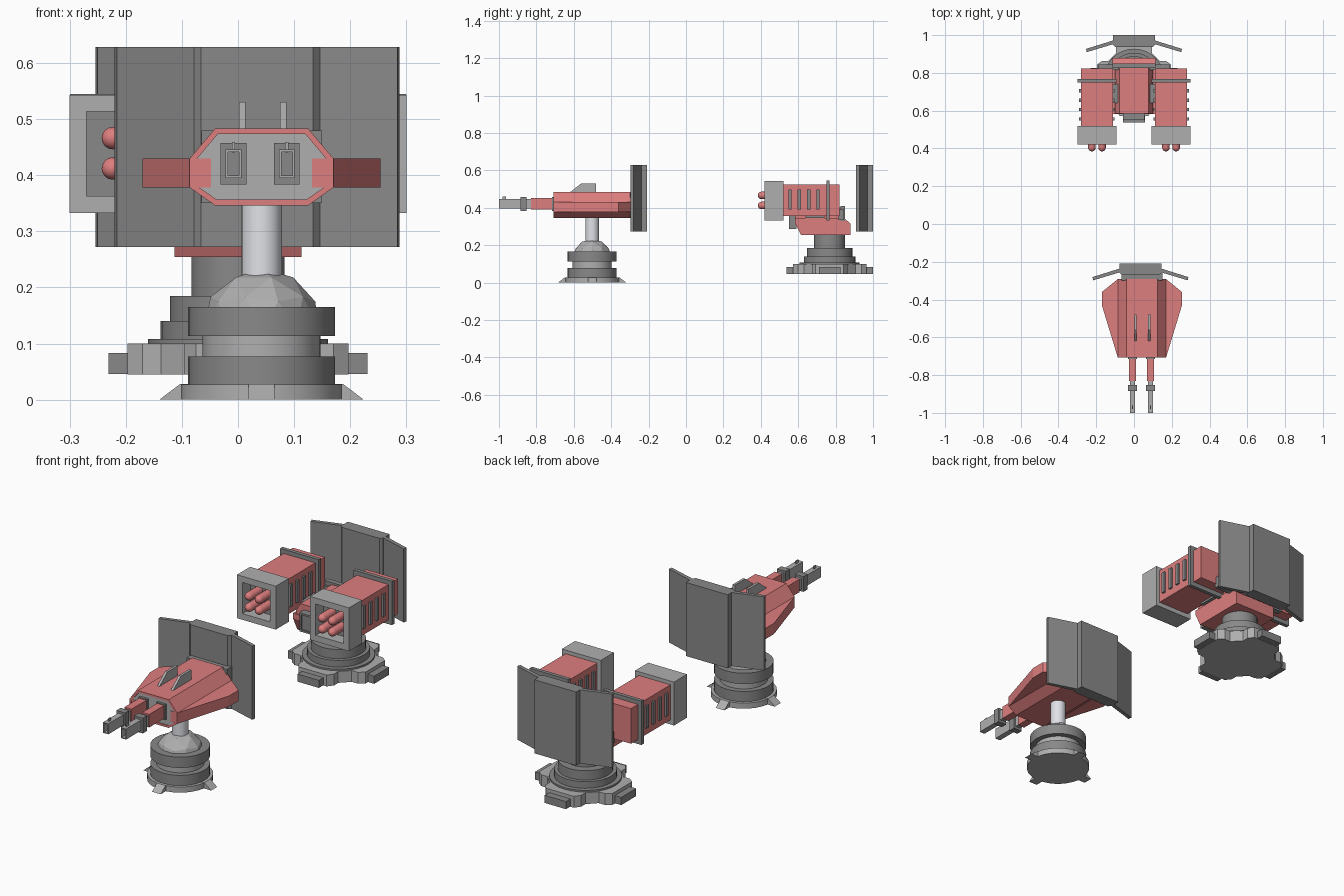
import bpy, bmesh, math
from mathutils import Vector, Matrix

if "Cube" in bpy.data.objects:
    bpy.data.objects.remove(bpy.data.objects["Cube"])


def mat(name, c):
    m = bpy.data.materials.new(name)
    m.diffuse_color = (*c, 1)
    m.use_nodes = True
    m.node_tree.nodes["Principled BSDF"].inputs["Base Color"].default_value = m.diffuse_color
    return m


RED = mat("red_paint", (0.73, 0.21, 0.21))
DARK = mat("dark_metal", (0.25, 0.25, 0.25))
LIGHT = mat("light_metal", (0.43, 0.43, 0.43))
WHITE = mat("bright_steel", (0.75, 0.76, 0.8))


def finish(name, bm, m, smooth=False):
    bmesh.ops.recalc_face_normals(bm, faces=bm.faces[:])
    me = bpy.data.meshes.new(name)
    bm.to_mesh(me)
    bm.free()
    me.materials.append(m)
    ob = bpy.data.objects.new(name, me)
    bpy.context.collection.objects.link(ob)
    if smooth:
        bpy.ops.object.select_all(action='DESELECT')
        ob.select_set(True)
        bpy.context.view_layer.objects.active = ob
        bpy.ops.object.shade_smooth_by_angle(angle=math.radians(35))
    return ob


def prism(name, pts, axis, a, b, m, rim=0, depth=0, inner=None):
    """Extrude a 2D outline along an axis; optionally recess its -y face."""
    place = {'x': lambda u, v, w: (w, u, v), 'y': lambda u, v, w: (u, w, v),
             'z': lambda u, v, w: (u, v, w)}[axis]
    bm = bmesh.new()
    lo = [bm.verts.new(place(u, v, a)) for u, v in pts]
    hi = [bm.verts.new(place(u, v, b)) for u, v in pts]
    bm.faces.new(lo)
    bm.faces.new(hi)
    n = len(pts)
    for i in range(n):
        j = (i + 1) % n
        bm.faces.new((lo[i], lo[j], hi[j], hi[i]))
    bmesh.ops.recalc_face_normals(bm, faces=bm.faces[:])
    if rim:
        bm.normal_update()
        f = min(bm.faces, key=lambda q: q.normal.y)
        bmesh.ops.inset_individual(bm, faces=[f], thickness=rim)
        g = bmesh.ops.extrude_discrete_faces(bm, faces=[f])["faces"][0]
        bmesh.ops.translate(bm, verts=g.verts[:], vec=(0, depth, 0))
        g.material_index = 1 if inner else 0
    ob = finish(name, bm, m)
    if inner:
        ob.data.materials.append(inner)
    return ob


def box(name, x, y, z, m, **kw):
    return prism(name, [(x[0], z[0]), (x[1], z[0]), (x[1], z[1]), (x[0], z[1])],
                 'y', y[0], y[1], m, **kw)


def cyl(name, c, r, z0, z1, m, seg=32):
    bm = bmesh.new()
    bmesh.ops.create_cone(bm, cap_ends=True, segments=seg, radius1=r, radius2=r, depth=z1 - z0,
                          matrix=Matrix.Translation((c[0], c[1], (z0 + z1) / 2)))
    return finish(name, bm, m, True)


def shield(name, cx, y):
    # thick centre slab with two thin swept side panels
    prism(name + "_centre", [(cx - .112, y), (cx + .112, y), (cx + .112, y - .05), (cx + .1, y - .062),
                             (cx - .1, y - .062), (cx - .112, y - .05)], 'z', .272, .628, DARK)
    for s in (-1, 1):
        prism(name + "_side", [(cx + s * .1, y - .025), (cx + s * .254, y - .073), (cx + s * .25, y - .09),
                               (cx + s * .1, y - .045)], 'z', .272, .628, DARK)


# ---------- gun turret ----------
GX, GY = .042, -.502
gc = (GX, GY)
cyl("gun_base_disc", gc, .145, 0, .027, LIGHT)
cyl("gun_lower_drum", gc, .131, .027, .077, DARK)
cyl("gun_neck", gc, .105, .077, .113, LIGHT)
cyl("gun_upper_drum", gc, .131, .113, .165, DARK)
cyl("gun_post", gc, .036, .2, .36, WHITE, 24)
for i in range(4):
    foot = prism("gun_foot", [(.13, 0), (.182, 0), (.145, .028), (.13, .028)], 'x', -.023, .023, LIGHT)
    foot.matrix_world = Matrix.Translation((GX, GY, 0)) @ Matrix.Rotation(i * math.pi / 2, 4, 'Z')
bm = bmesh.new()
bmesh.ops.create_icosphere(bm, subdivisions=2, radius=.107, matrix=Matrix.Translation((GX, GY, .127)))
bmesh.ops.bisect_plane(bm, geom=bm.verts[:] + bm.edges[:] + bm.faces[:], plane_co=(0, 0, .12),
                       plane_no=(0, 0, 1), clear_inner=True)
finish("gun_dome", bm, LIGHT)

# faceted gun housing with side sponsons
half = [(.083, .43), (.128, .378)]
outline = [(GX + u, z) for u, z in [(-.083, .483), (.083, .483), (.128, .43), (.128, .378),
                                    (.083, .346), (-.083, .346), (-.128, .378), (-.128, .43)]]
prism("gun_housing", outline, 'y', -.708, -.292, RED, rim=.011, depth=.004, inner=LIGHT)
for s in (-1, 1):
    prism("gun_sponson", [(GX + s * u, y) for u, y in [(.09, -.292), (.128, -.292), (.212, -.36),
                                                       (.212, -.43), (.128, -.706), (.09, -.706)]],
          'z', .378, .43, RED)
    # barrel: mount, sleeve, collar, muzzle and sight
    bx = .0395 + s * .0475
    box("barrel_mount", (bx - .023, bx + .023), (-.716, -.70), (.383, .457), DARK)
    box("barrel_sleeve", (bx - .019, bx + .019), (-.83, -.71), (.39, .453), RED)
    box("barrel_collar", (bx - .023, bx + .023), (-.885, -.853), (.383, .457), DARK)
    box("barrel_muzzle", (bx - .014, bx + .014), (-1, -.82), (.395, .446), LIGHT,
        rim=.006, depth=.05, inner=DARK)
    box("barrel_sight", (bx - .003, bx + .003), (-.98, -.962), (.44, .459), LIGHT)
    # top fin
    fx = .044 + s * .0365
    prism("top_fin", [(-.63, .475), (-.56, .53), (-.48, .53), (-.48, .475)], 'x', fx - .006, fx + .006, LIGHT)
box("gun_shield_bracket", (-.065, .15), (-.30, -.26), (.35, .48), DARK)
shield("gun_shield", .034, -.208)

# ---------- missile turret ----------
MY = .768
mc = (0, MY)
prism("launcher_base", [(.178 * math.cos(a), MY + .178 * math.sin(a))
                        for a in [math.pi / 8 + k * math.pi / 4 for k in range(8)]], 'z', .045, .1, LIGHT)
for i in range(4):
    turn = Matrix.Translation((0, MY, 0)) @ Matrix.Rotation(i * math.pi / 2, 4, 'Z')
    prism("base_arm", [(-.095, .1), (-.095, .17), (-.075, .197), (.075, .197), (.095, .17), (.095, .1)],
          'z', .045, .1, LIGHT).matrix_world = turn
    box("base_foot", (-.057, .057), (.15, .231), (.046, .083), DARK).matrix_world = turn
for name, r, z0, z1, m in [("turntable_rim", .16, .1, .108, DARK), ("turntable_lower", .138, .108, .14, DARK),
                           ("turntable_upper", .121, .14, .185, DARK), ("launcher_neck", .083, .185, .26, DARK)]:
    cyl(name, mc, r, z0, z1, m)

# central housing
prism("launcher_chassis", [(.615, .254), (.88, .254), (.88, .315), (.845, .345), (.582, .345), (.582, .32)],
      'x', -.113, .113, RED)
prism("launcher_core", [(-.1, .33), (.1, .33), (.1, .36), (.077, .4), (-.077, .4), (-.1, .36)],
      'y', .585, .84, RED)
box("core_hatch", (-.057, .055), (.55, .59), (.285, .375), DARK, rim=.012, depth=.008)
box("core_rear_band", (-.115, .115), (.825, .85), (.33, .41), DARK)
box("rear_bracket", (-.19, .19), (.815, .845), (.335, .39), DARK)
box("pod_axle", (-.13, .13), (.64, .74), (.345, .385), DARK)

# missile pods
for s in (-1, 1):
    px = s * .196
    box("pod_body", (px - .085, px + .085), (.51, .822), (.355, .525), RED)
    box("pod_collar", (px - .103, px + .103), (.75, .768), (.333, .545), DARK)
    box("pod_muzzle", (px - .104, px + .104), (.42, .52), (.333, .543), LIGHT,
        rim=.042, depth=.06, inner=DARK)
    for k in range(4):
        y = .556 + k * .05
        box("pod_vent", (px - .094, px + .094), (y - .009, y + .009), (.39, .498), DARK)
    for dx in (-.027, .027):
        for z in (.412, .466):
            # round-nosed missile
            bm = bmesh.new()
            bmesh.ops.create_uvsphere(bm, u_segments=16, v_segments=8, radius=.02)
            for v in bm.verts:
                if v.co.z < -.001:
                    v.co = Vector((v.co.x, v.co.y, 0)).normalized() * .02 + Vector((0, 0, -.09)) \
                        if v.co.z > -.0199 else Vector((0, 0, -.09))
            bmesh.ops.remove_doubles(bm, verts=bm.verts[:], dist=.0001)
            bmesh.ops.transform(bm, verts=bm.verts[:], matrix=Matrix.Translation((px + dx, .404, z))
                                @ Matrix.Rotation(math.pi / 2, 4, 'X'))
            finish("missile", bm, RED, True)
shield("launcher_shield", 0, 1.0)
